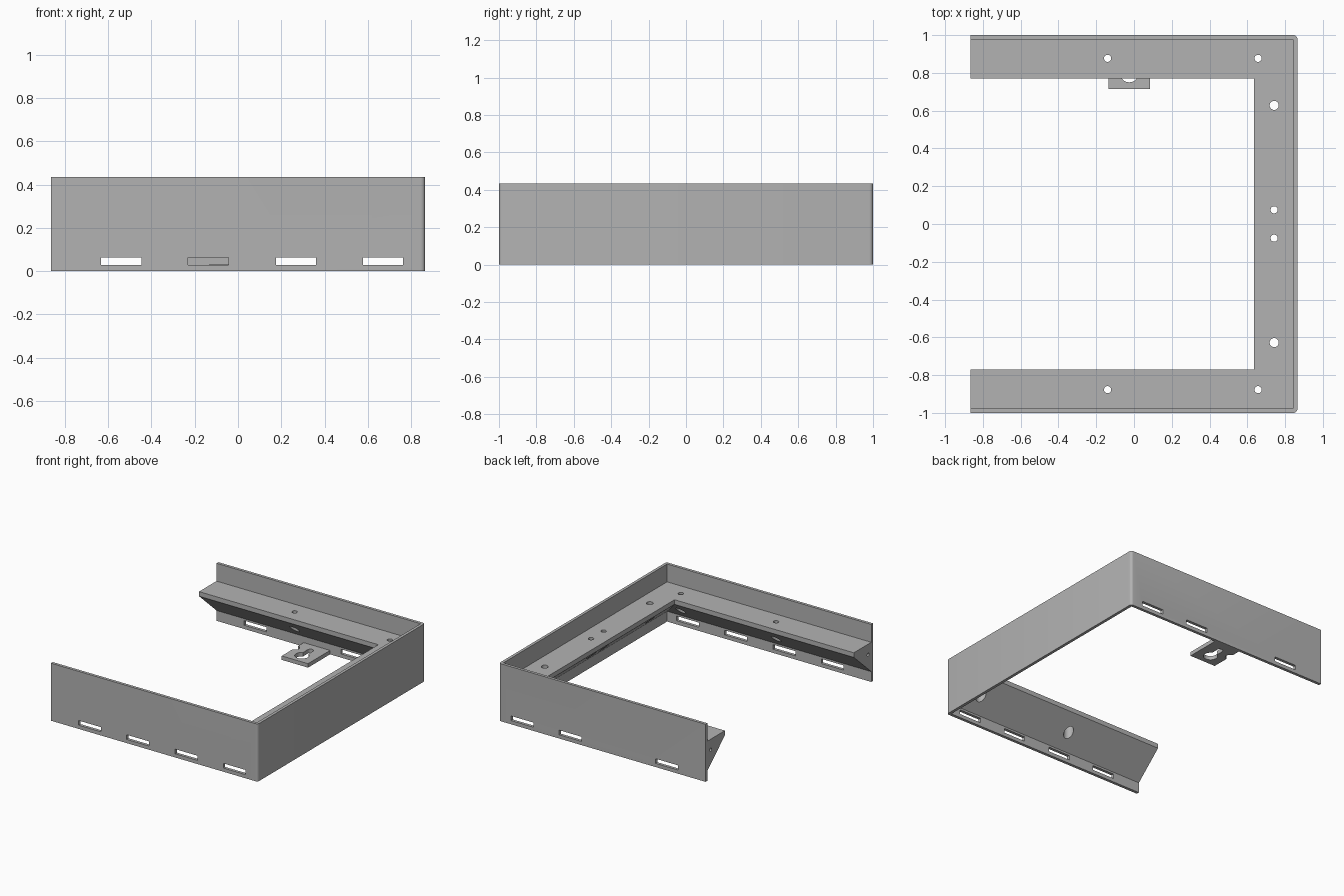
import bpy, bmesh
from math import pi
from mathutils import Matrix, Vector

if "Cube" in bpy.data.objects:
    bpy.data.objects.remove(bpy.data.objects["Cube"])

W, D, H = 0.865, 1.0, 0.435      # half width, half depth, wall height
SHELF = 0.30                     # shelf height

grey = bpy.data.materials.new("plain_grey")
grey.use_nodes = True
colour = (0.45, 0.45, 0.45, 1)
grey.diffuse_color = colour
grey.node_tree.nodes["Principled BSDF"].inputs["Base Color"].default_value = colour


def make_object(name, bm):
    bmesh.ops.recalc_face_normals(bm, faces=bm.faces)
    mesh = bpy.data.meshes.new(name)
    bm.to_mesh(mesh)
    bm.free()
    mesh.materials.append(grey)
    obj = bpy.data.objects.new(name, mesh)
    bpy.context.collection.objects.link(obj)
    return obj


def box(name, low, high):
    low, high = Vector(low), Vector(high)
    bm = bmesh.new()
    bmesh.ops.create_cube(bm, size=1, matrix=Matrix.Translation((low + high) / 2)
                          @ Matrix.Diagonal((*(high - low), 1)))
    return make_object(name, bm)


def cylinder(name, centre, radius, length, turn=None):
    bm = bmesh.new()
    bmesh.ops.create_cone(bm, cap_ends=True, segments=32, radius1=radius, radius2=radius,
                          depth=length, matrix=Matrix.Translation(centre) @ (turn or Matrix()))
    return make_object(name, bm)


def activate(obj):
    bpy.ops.object.select_all(action="DESELECT")
    obj.select_set(True)
    bpy.context.view_layer.objects.active = obj


def cut(obj, cutter):
    cutter.hide_render = True
    activate(obj)
    mod = obj.modifiers.new("cut", "BOOLEAN")
    mod.operation, mod.solver, mod.object = "DIFFERENCE", "EXACT", cutter
    bpy.ops.object.modifier_apply(modifier=mod.name)
    bpy.data.objects.remove(cutter)


# Frame: wall and wedge-shaped shelf swept round three sides with mitred corners
profile = [(0, 0), (0, H), (0.022, H), (0.022, SHELF), (0.23, SHELF),
           (0.23, 0.265), (0.022, 0.078), (0.022, 0)]
path = [(-W, -D, 0, 1), (W, -D, -1, 1), (W, D, -1, -1), (-W, D, 0, -1)]
bm = bmesh.new()
rings = [[bm.verts.new((x + dx * d, y + dy * d, z)) for d, z in profile]
         for x, y, dx, dy in path]
n = len(profile)
for a, b in zip(rings, rings[1:]):
    for i in range(n):
        j = (i + 1) % n
        bm.faces.new((a[i], a[j], b[j], b[i]))
bm.faces.new(rings[0])
bm.faces.new(rings[-1])
# Rounded outer corners
corners = [bm.edges.get((r[0], r[1])) for r in rings[1:3]]
bmesh.ops.bevel(bm, geom=corners, offset=0.02, segments=5, profile=0.5, affect="EDGES")
frame = make_object("frame", bm)

# Keyhole mounting tab
tab = box("mounting_tab", (-0.135, 0.715, 0), (0.085, 0.985, 0.03))
cut(tab, cylinder("keyhole_round", (-0.025, 0.80, 0), 0.05, 0.2))
cut(tab, box("keyhole_slot", (-0.047, 0.80, -0.1), (-0.003, 0.90, 0.1)))
cut(tab, cylinder("keyhole_end", (-0.025, 0.90, 0), 0.022, 0.2))

# Slots along the foot of both side walls; the back one at the tab stays solid
for x in (-0.54, -0.138, 0.268, 0.67):
    for side in (-1, 1):
        if side == 1 and x == -0.138:
            continue
        y = side * D
        cut(frame, box("slot", (x - 0.093, y - 0.05, 0.028), (x + 0.093, y + 0.05, 0.063)))

# Screw holes through the shelf, widened from below
holes = [(x, s * 0.877, 0.019) for x in (-0.14, 0.657) for s in (-1, 1)]
holes += [(0.742, s * y, r) for y, r in ((0.628, 0.024), (0.075, 0.019)) for s in (-1, 1)]
for x, y, r in holes:
    cut(frame, cylinder("screw_hole", (x, y, SHELF), r, 0.2))
    cut(frame, cylinder("screw_recess", (x, y, 0.08), 0.035, 0.36))
cut(tab, cylinder("screw_recess", (-0.14, 0.877, 0), 0.035, 0.2))

# Small blind holes in the open ends
for s in (-1, 1):
    cut(frame, cylinder("end_hole", (-W, s * 0.94, 0.22), 0.012, 0.2,
                        Matrix.Rotation(pi / 2, 4, "Y")))

for obj in (frame, tab):
    activate(obj)
    bpy.ops.object.shade_smooth_by_angle(angle=pi / 6)
